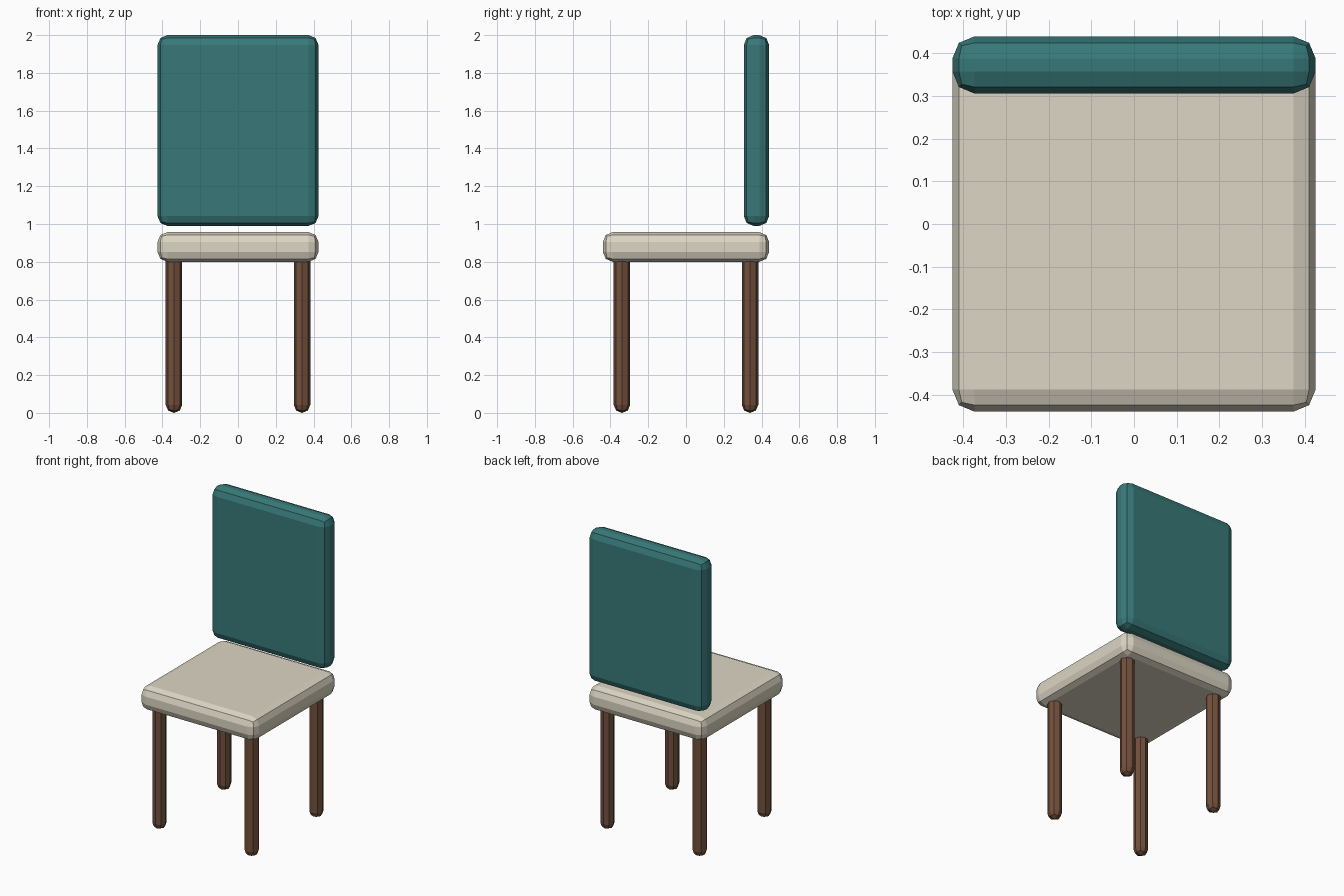
import bpy, bmesh

if "Cube" in bpy.data.objects:
    bpy.data.objects.remove(bpy.data.objects["Cube"])


def material(name, rgb):
    m = bpy.data.materials.new(name)
    m.diffuse_color = (*rgb, 1)
    m.use_nodes = True
    m.node_tree.nodes["Principled BSDF"].inputs["Base Color"].default_value = m.diffuse_color
    return m


def rounded_box(name, lo, hi, mat, bevel=0.052):
    """Flat-shaded box between two corners with two-step bevelled edges."""
    bm = bmesh.new()
    bmesh.ops.create_cube(bm, size=1)
    for v in bm.verts:
        v.co = [(a + b) / 2 + c * (b - a) for a, b, c in zip(lo, hi, v.co)]
    mesh = bpy.data.meshes.new(name)
    bm.to_mesh(mesh)
    bm.free()
    mesh.materials.append(mat)
    ob = bpy.data.objects.new(name, mesh)
    bpy.context.collection.objects.link(ob)
    mod = ob.modifiers.new("bevel", 'BEVEL')
    mod.width = bevel
    mod.segments = 2
    mod.limit_method = 'NONE'
    mod.use_clamp_overlap = True
    return ob


teal = material("teal_fabric", (0.04, 0.19, 0.19))
cream = material("cream_fabric", (0.72, 0.67, 0.55))
wood = material("brown_wood", (0.17, 0.08, 0.045))

# Seat cushion and upright back panel floating just above it
rounded_box("seat", (-0.426, -0.44, 0.80), (0.426, 0.44, 0.957), cream)
rounded_box("backrest", (-0.426, 0.306, 0.99), (0.426, 0.44, 2.0), teal)

# Four legs, bevelled until their sections are octagonal, running into the seat
r = 0.0435
for side, sx in (("left", -1), ("right", 1)):
    for end, sy in (("front", -1), ("back", 1)):
        x, y = sx * 0.339, sy * 0.339
        rounded_box(f"{end}_{side}_leg", (x - r, y - r, 0),
                    (x + r, y + r, 0.87), wood, r * 0.98)
